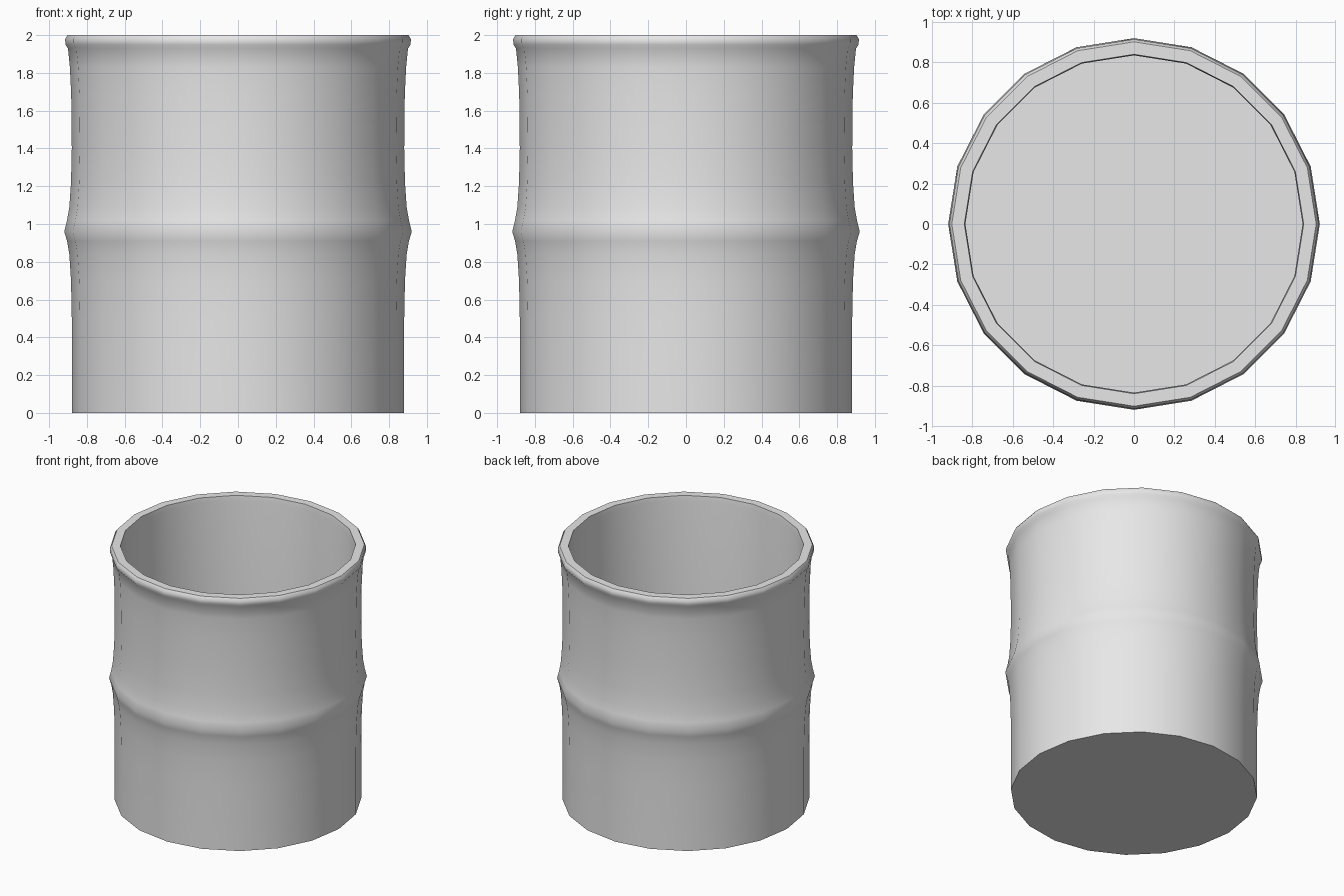
import bpy
import bmesh
import math

SIDES = 20

cube = bpy.data.objects.get("Cube")
if cube:
    bpy.data.objects.remove(cube, do_unlink=True)

# Plain grey metal
grey = bpy.data.materials.new("grey_metal")
grey.use_nodes = True
color = (0.8, 0.8, 0.8, 1.0)
grey.diffuse_color = color
grey.node_tree.nodes["Principled BSDF"].inputs["Base Color"].default_value = color


def lathe(name, profile, material):
    """Revolve a (radius, height) profile around z."""
    bm = bmesh.new()
    verts = [bm.verts.new((r, 0, z)) for r, z in profile]
    edges = [bm.edges.new(pair) for pair in zip(verts, verts[1:])]
    bmesh.ops.spin(bm, geom=verts + edges, cent=(0, 0, 0), axis=(0, 0, 1),
                   angle=math.tau, steps=SIDES)
    bmesh.ops.remove_doubles(bm, verts=bm.verts, dist=0.0005)
    # Close the underside and the inner floor
    bmesh.ops.holes_fill(bm, edges=[e for e in bm.edges if e.is_boundary], sides=0)
    bmesh.ops.recalc_face_normals(bm, faces=bm.faces)
    mesh = bpy.data.meshes.new(name)
    bm.to_mesh(mesh)
    bm.free()
    mesh.materials.append(material)
    obj = bpy.data.objects.new(name, mesh)
    bpy.context.collection.objects.link(obj)
    bpy.ops.object.select_all(action="DESELECT")
    obj.select_set(True)
    bpy.context.view_layer.objects.active = obj
    bpy.ops.object.shade_smooth_by_angle(angle=math.radians(40))
    return obj


# Outer wall with a flared middle ridge
lower_wall = [(0.88, 0), (0.88, 0.5), (0.884, 0.7), (0.893, 0.84)]
ridge = [(0.905, 0.91), (0.92, 0.96), (0.905, 1.02)]
upper_wall = [(0.893, 1.09), (0.884, 1.22), (0.88, 1.4), (0.883, 1.68), (0.89, 1.83)]
# Rolled lip, then the inside wall down to the floor
lip = [(0.9, 1.93), (0.914, 1.95), (0.915, 1.98), (0.902, 2.0), (0.84, 2.0)]
inside = [(0.835, 1.96), (0.835, 0.04)]

lathe("open_barrel", lower_wall + ridge + upper_wall + lip + inside, grey)
